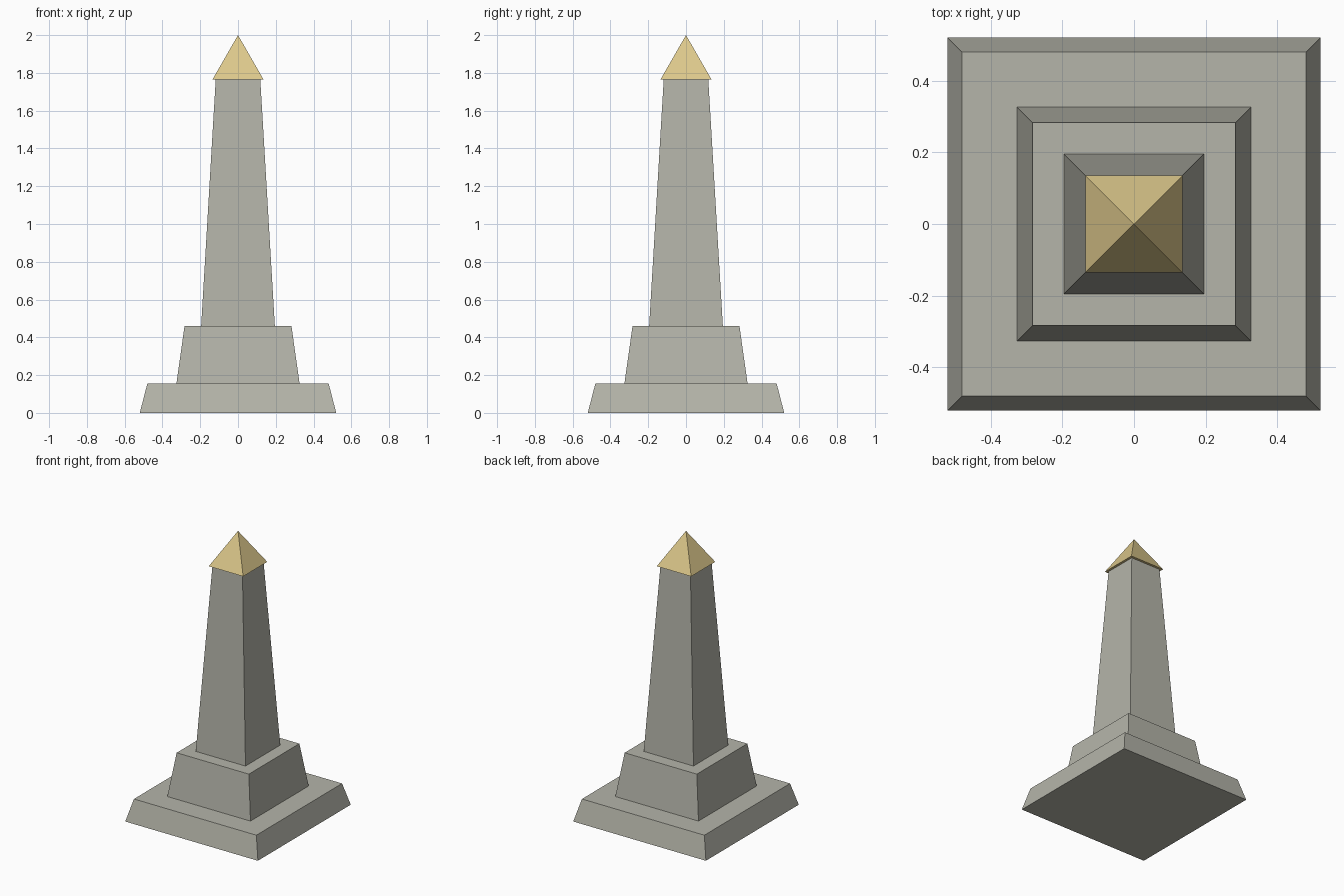
import bpy
import math

cube = bpy.data.objects.get("Cube")
if cube:
    bpy.data.objects.remove(cube, do_unlink=True)


def make_material(name, colour):
    mat = bpy.data.materials.new(name)
    mat.use_nodes = True
    mat.diffuse_color = colour
    mat.node_tree.nodes["Principled BSDF"].inputs["Base Color"].default_value = colour
    return mat


def tapered_block(name, bottom_half, top_half, z_low, z_high, mat):
    """Square frustum aligned with the axes; a zero top makes a pyramid."""
    root2 = math.sqrt(2)
    bpy.ops.mesh.primitive_cone_add(
        vertices=4, radius1=bottom_half * root2, radius2=top_half * root2,
        depth=z_high - z_low, location=(0, 0, (z_low + z_high) / 2),
        rotation=(0, 0, math.pi / 4))
    bpy.ops.object.transform_apply(location=False, rotation=True, scale=False)
    obj = bpy.context.object
    obj.name = name
    obj.data.materials.append(mat)
    return obj


stone = make_material("grey stone", (0.46, 0.46, 0.40, 1))
gold = make_material("pale gold", (0.72, 0.58, 0.26, 1))

# Stepped pedestal
tapered_block("base_plinth", 0.52, 0.48, 0, 0.155, stone)
tapered_block("upper_plinth", 0.326, 0.283, 0.155, 0.46, stone)

# Tapering shaft and overhanging cap
tapered_block("shaft", 0.195, 0.118, 0.46, 1.765, stone)
tapered_block("pyramid_cap", 0.135, 0, 1.765, 2, gold)
